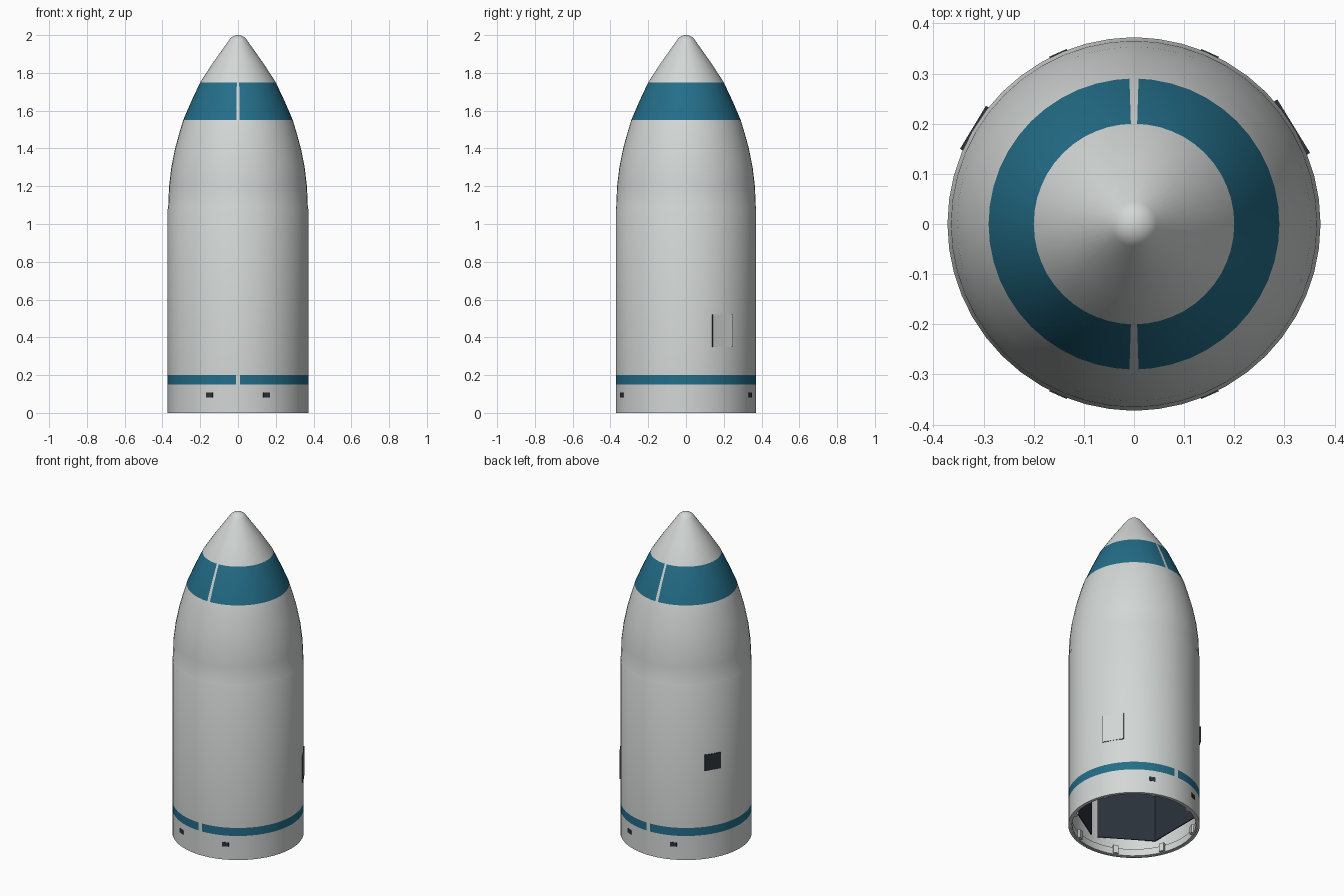
import bpy, bmesh
from math import sin, cos, pi, radians, degrees, atan2, hypot
from mathutils import Matrix

cube = bpy.data.objects.get("Cube")
if cube:
    bpy.data.objects.remove(cube, do_unlink=True)


def material(name, rgb):
    m = bpy.data.materials.new(name)
    m.use_nodes = True
    m.diffuse_color = (*rgb, 1)
    m.node_tree.nodes["Principled BSDF"].inputs["Base Color"].default_value = (*rgb, 1)
    return m


WHITE = material("light grey paint", (0.65, 0.68, 0.67))
BLUE = material("teal paint", (0.017, 0.155, 0.25))
DARK = material("dark slate", (0.025, 0.033, 0.045))
SEAM = 1.8  # half angle of the seam strip between the two shell halves


def finish(name, bm, mats, smooth=False):
    mesh = bpy.data.meshes.new(name)
    bm.to_mesh(mesh)
    bm.free()
    for m in mats:
        mesh.materials.append(m)
    ob = bpy.data.objects.new(name, mesh)
    bpy.context.collection.objects.link(ob)
    if smooth:
        bpy.ops.object.select_all(action='DESELECT')
        ob.select_set(True)
        bpy.context.view_layer.objects.active = ob
        bpy.ops.object.shade_smooth_by_angle(angle=radians(30))
    return ob


def lathe(profile, angles, closed=False):
    """Revolve (radius, height) points; angles run from the front towards +x."""
    bm = bmesh.new()
    rings = [[bm.verts.new((r * sin(a), -r * cos(a), z)) for r, z in profile]
             for a in map(radians, angles)]
    n = len(profile)
    for i, ring in enumerate(rings):
        after = rings[(i + 1) % len(rings)]
        for j in range(n if closed else n - 1):
            k = (j + 1) % n
            bm.faces.new((ring[j], after[j], after[k], ring[k]))
    bmesh.ops.remove_doubles(bm, verts=bm.verts, dist=1e-5)
    bmesh.ops.recalc_face_normals(bm, faces=bm.faces)
    return bm


def plate(name, angle, radius, z, size, mats):
    """Box of (width, depth, height) whose outer face lies at the radius."""
    bm = bmesh.new()
    bmesh.ops.create_cube(bm, size=1)
    bmesh.ops.scale(bm, vec=size, verts=bm.verts)
    bmesh.ops.translate(bm, vec=(0, size[1] / 2 - radius, z), verts=bm.verts)
    if len(mats) > 1:  # second colour on the narrow sides
        for f in bm.faces:
            f.material_index = int(f.normal.y > -0.5)
    bmesh.ops.rotate(bm, matrix=Matrix.Rotation(radians(angle), 3, 'Z'), verts=bm.verts)
    return finish(name, bm, mats)


# Hollow shell: straight barrel, curved ogive, rounded tip, inner wall
barrel = [(0.372, 0), (0.372, 0.15), (0.372, 0.2), (0.372, 1.08)]
ogive = [(0.37, 1.085), (0.365, 1.2), (0.353, 1.3), (0.333, 1.4), (0.311, 1.48), (0.29, 1.55),
         (0.247, 1.65), (0.2, 1.75), (0.135, 1.85)]
tip = [(0.055 * cos(t), 1.945 + 0.055 * sin(t))
       for t in (radians(35) + radians(55) * i / 6 for i in range(7))]
tip[-1] = (0, 2)
inner = [(max(r - 0.014, 0), z) for r, z in barrel + ogive]
profile = barrel + ogive + tip + [(0, 1.95)] + inner[::-1]

# Regular columns, with the ones at front and back split to frame the seams
angles = []
for i in range(48):
    a = i * 7.5
    angles += [a - SEAM, a + SEAM] if i % 24 == 0 else [a]
bm = lathe(profile, angles, closed=True)
for f in bm.faces:
    c = f.calc_center_median()
    outside = f.normal.x * c.x + f.normal.y * c.y > 0
    off_seam = degrees(atan2(abs(c.x), abs(c.y))) > SEAM
    in_band = 0.15 < c.z < 0.2 or 1.55 < c.z < 1.75
    f.material_index = int(outside and off_seam and in_band)
finish("fairing_shell", bm, [WHITE, BLUE], smooth=True)

# Stiffening ring inside the bottom opening
ring = [(0.36, 0.002), (0.36, 0.045), (0.35, 0.045), (0.35, 0.002)]
finish("base_ring", lathe(ring, [i * 7.5 for i in range(48)], closed=True), [WHITE], smooth=True)

# Clamp blocks on the ring
for i in range(8):
    plate(f"clamp_block_{i + 1}", 22.5 + 45 * i, 0.355, 0.03, (0.03, 0.02, 0.05), [WHITE])

# Flat lining panels, three in each half
R, LOW, HIGH = 0.352, 0.085, 1.1
for side, start in (("left", 0), ("right", 180)):
    for i, (a, b) in enumerate(((4, 59.7), (60.3, 119.7), (120.3, 176))):
        half = radians(b - a) / 2
        plate(f"lining_panel_{side}_{i + 1}", start + (a + b) / 2, R * cos(half),
              (LOW + HIGH) / 2, (2 * R * sin(half), 0.006, HIGH - LOW), [DARK])

# Vents near the base
for i, a in enumerate((24, -24, 156, -156)):
    plate(f"vent_{i + 1}", a, 0.3735, 0.095, (0.038, 0.008, 0.026), [DARK])

# Access hatches
plate("dark_hatch", -121, 0.3745, 0.6, (0.1, 0.009, 0.1), [DARK])
plate("flush_hatch", 121.5, 0.3735, 0.435, (0.125, 0.009, 0.17), [WHITE, DARK])
